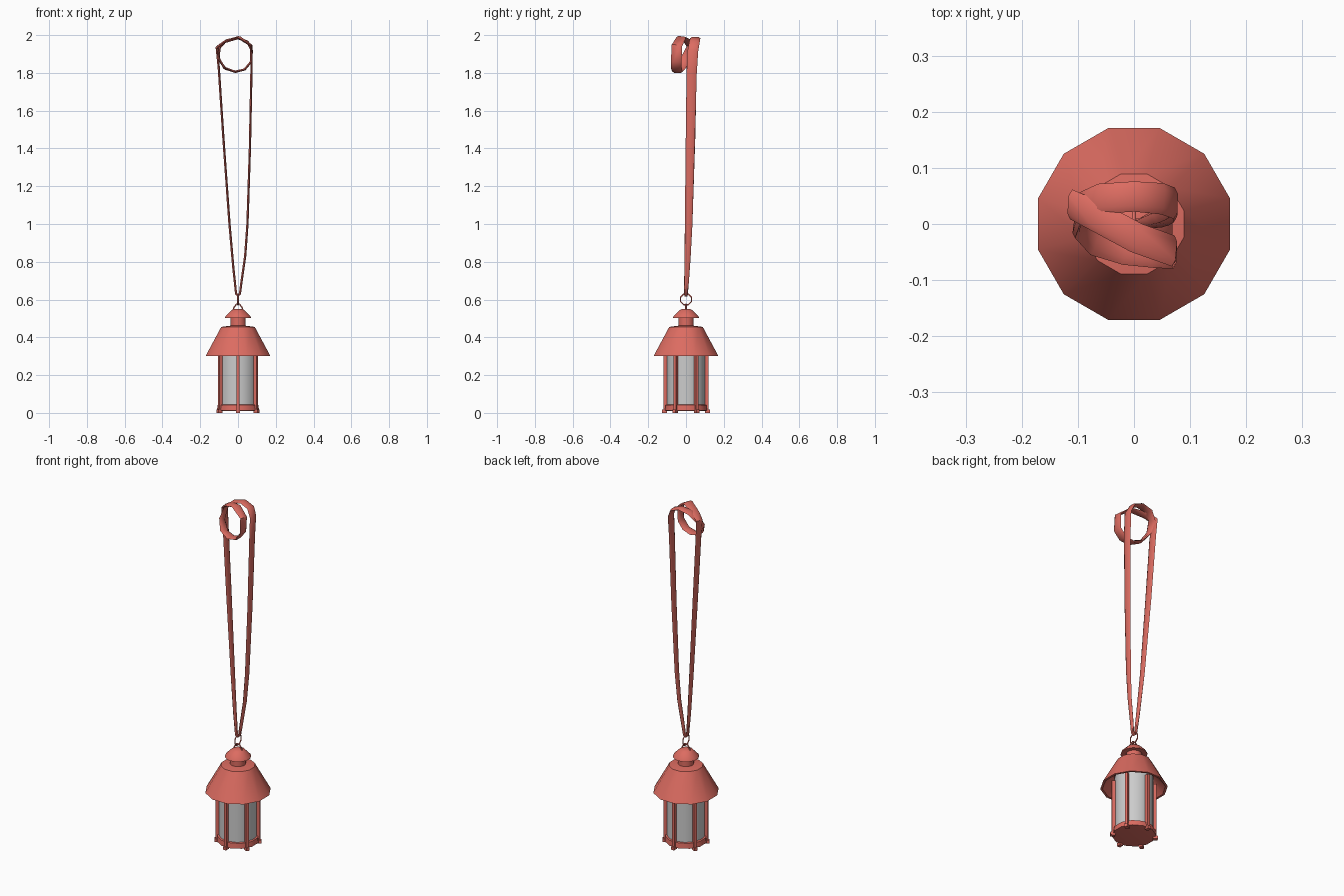
import bpy, bmesh, math
from mathutils import Vector

if "Cube" in bpy.data.objects:
    bpy.data.objects.remove(bpy.data.objects["Cube"])

red = bpy.data.materials.new("red_paint")
red.diffuse_color = (0.72, 0.15, 0.12, 1)
red.use_nodes = True
red.node_tree.nodes["Principled BSDF"].inputs["Base Color"].default_value = red.diffuse_color


def make(name, verts, faces, mat=red, angle=40):
    me = bpy.data.meshes.new(name)
    me.from_pydata(verts, [], faces)
    bm = bmesh.new()
    bm.from_mesh(me)
    bmesh.ops.recalc_face_normals(bm, faces=bm.faces)
    bm.to_mesh(me)
    bm.free()
    ob = bpy.data.objects.new(name, me)
    bpy.context.collection.objects.link(ob)
    if mat:
        me.materials.append(mat)
    bpy.ops.object.select_all(action='DESELECT')
    ob.select_set(True)
    bpy.context.view_layer.objects.active = ob
    bpy.ops.object.shade_smooth_by_angle(angle=math.radians(angle))
    return ob


def lathe(name, profile, n=12, mat=red, cap=True):
    verts, faces = [], []
    for r, z in profile:
        for i in range(n):
            a = 2 * math.pi * (i + 0.5) / n
            verts.append((r * math.cos(a), r * math.sin(a), z))
    for k in range(len(profile) - 1):
        for i in range(n):
            j = (i + 1) % n
            faces.append((k * n + i, k * n + j, (k + 1) * n + j, (k + 1) * n + i))
    if cap:
        faces += [list(range(n)), [(len(profile) - 1) * n + i for i in range(n)]]
    return make(name, verts, faces, mat)


def sweep(name, path, section, closed=True, across=Vector((0, 1, 0)), widths=None, angle=40):
    """Sweep a (across, normal) section along a path; widths scale the across axis."""
    pts = [Vector(p) for p in path]
    n, m = len(pts), len(section)
    verts, faces = [], []
    for i, p in enumerate(pts):
        a = pts[(i - 1) % n] if closed else pts[max(i - 1, 0)]
        b = pts[(i + 1) % n] if closed else pts[min(i + 1, n - 1)]
        t = ((p - a).normalized() + (b - p).normalized()).normalized()
        side = (across - t * across.dot(t)).normalized()
        nor = t.cross(side)
        w = widths[i] if widths else 1
        verts += [p + side * u * w + nor * v for u, v in section]
    for i in range(n if closed else n - 1):
        k = (i + 1) % n
        for j in range(m):
            l = (j + 1) % m
            faces.append((i * m + j, i * m + l, k * m + l, k * m + j))
    if not closed:
        faces += [list(range(m)), [(n - 1) * m + j for j in range(m)]]
    return make(name, verts, faces, angle=angle)


# lantern body
lathe("base", [(0.10, 0.01), (0.115, 0.012), (0.112, 0.042), (0.10, 0.045)])
lathe("glass", [(0.101, 0.04), (0.101, 0.36)], 24, None)

# hollow conical roof, neck and cap
lathe("roof", [(0.105, 0.37), (0.165, 0.302), (0.177, 0.302), (0.092, 0.455), (0.04, 0.462)])
lathe("neck", [(0.042, 0.45), (0.042, 0.51)])
lathe("cap", [(0.04, 0.505), (0.071, 0.503), (0.068, 0.512), (0.036, 0.544), (0.02, 0.551)])

# six posts, each with a small foot
for k in range(6):
    a = math.radians(30 + 60 * k)
    for name, r0, r1, w, z0, z1 in (("post", 0.098, 0.119, 0.008, 0.01, 0.33),
                                    ("foot", 0.10, 0.126, 0.010, 0.0, 0.018)):
        d, s = Vector((math.cos(a), math.sin(a), 0)), Vector((-math.sin(a), math.cos(a), 0))
        vs = [d * r + s * q + Vector((0, 0, z)) for z in (z0, z1)
              for r, q in ((r0, -w), (r1, -w), (r1, w), (r0, w))]
        make(f"{name}_{k + 1}", vs, [(0, 1, 2, 3), (4, 5, 6, 7), (0, 1, 5, 4),
                                     (1, 2, 6, 5), (2, 3, 7, 6), (3, 0, 4, 7)])

# wire loop on the cap, and the ring hanging through it
wire = [(0.004 * math.cos(t * math.pi / 3), 0.004 * math.sin(t * math.pi / 3)) for t in range(6)]
sweep("cap_loop", [(-0.028, 0, 0.54), (-0.022, 0, 0.557), (-0.008, 0, 0.577),
                   (0.008, 0, 0.577), (0.022, 0, 0.557), (0.028, 0, 0.54)],
      wire, closed=False, angle=65)
ring = [(0, 0.031 * math.cos(math.pi * (i + 0.5) / 4), 0.601 + 0.031 * math.sin(math.pi * (i + 0.5) / 4))
        for i in range(8)]
sweep("ring", ring, wire, across=Vector((1, 0, 0)), angle=65)

# strap: through the ring, up the left, one wrap around, down the right (x, y, z, half width)
strap = [(0, 0, 0.621, 0.009), (-0.010, 0, 0.63, 0.010), (-0.024, 0.005, 0.76, 0.014),
         (-0.045, 0.014, 1.0, 0.020), (-0.077, 0.024, 1.45, 0.025), (-0.102, 0.03, 1.83, 0.027),
         (-0.112, 0.035, 1.935, 0.027), (-0.07, 0.015, 1.965, 0.027), (0.005, -0.025, 1.988, 0.027),
         (0.07, -0.048, 1.945, 0.028), (0.07, -0.052, 1.86, 0.028), (0.035, -0.05, 1.818, 0.028),
         (-0.015, -0.045, 1.806, 0.028), (-0.07, -0.03, 1.825, 0.027), (-0.102, -0.002, 1.875, 0.026),
         (-0.098, 0.03, 1.935, 0.026), (-0.06, 0.045, 1.972, 0.027), (0.0, 0.049, 1.984, 0.027),
         (0.05, 0.045, 1.965, 0.028), (0.072, 0.037, 1.92, 0.028), (0.071, 0.03, 1.80, 0.027),
         (0.063, 0.022, 1.4, 0.024), (0.050, 0.014, 1.0, 0.020), (0.038, 0.009, 0.83, 0.016),
         (0.018, 0.003, 0.69, 0.012), (0.010, 0, 0.63, 0.010)]
flat = [(-1, 0), (-0.6, -0.006), (0.6, -0.006), (1, 0), (0.6, 0.006), (-0.6, 0.006)]
sweep("strap", [p[:3] for p in strap], flat, widths=[p[3] for p in strap], angle=50)
